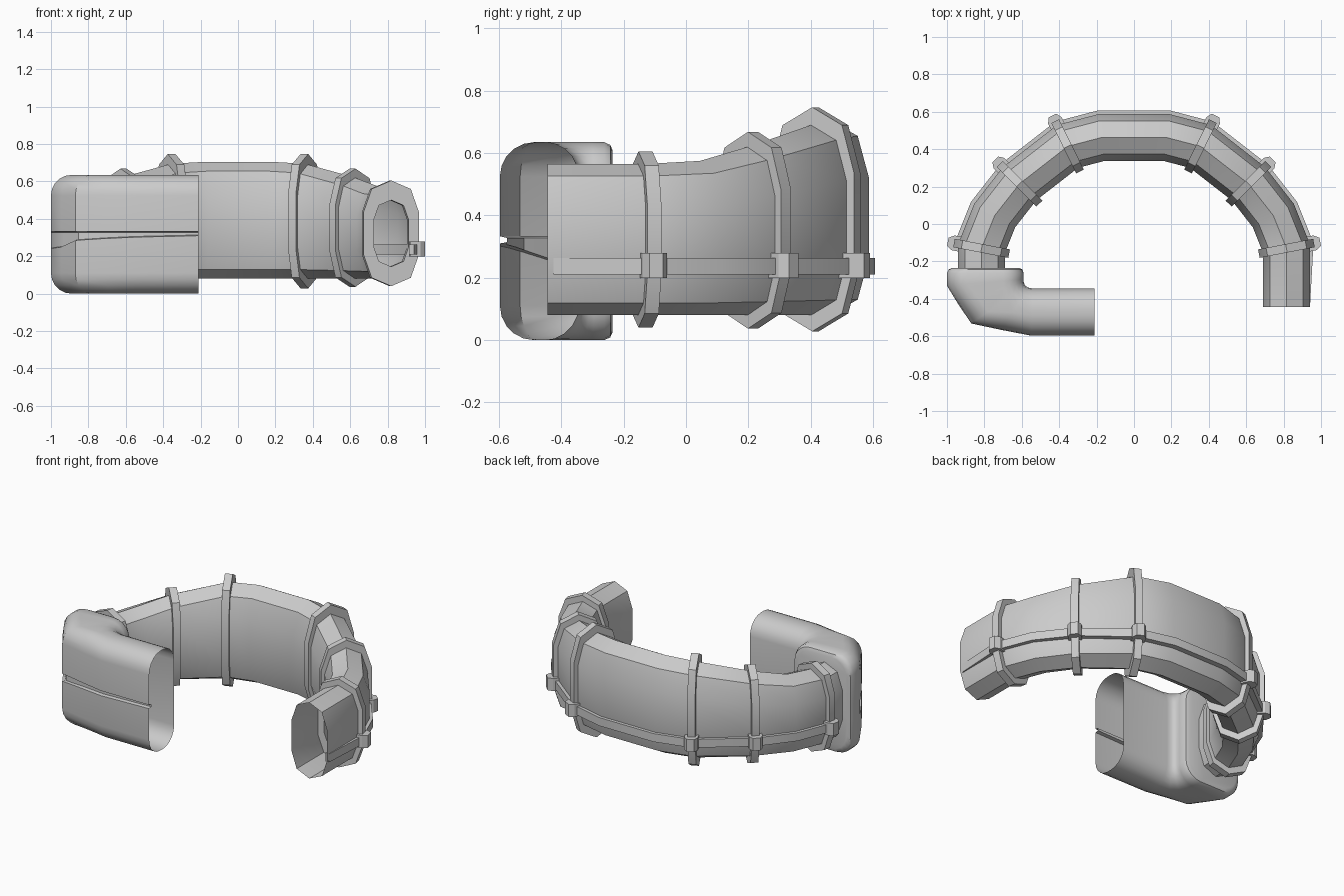
import bpy, bmesh, math
from mathutils import Vector

if "Cube" in bpy.data.objects:
    bpy.data.objects.remove(bpy.data.objects["Cube"])


def loft(name, loops, cyclic=False, cap_start=False, cap_end=False, angle=35):
    """Skin a list of closed point loops into one mesh object."""
    bm = bmesh.new()
    vs = [[bm.verts.new(p) for p in lp] for lp in loops]
    n = len(vs[0])
    pairs = list(zip(vs, vs[1:])) + ([(vs[-1], vs[0])] if cyclic else [])
    for a, b in pairs:
        for i in range(n):
            j = (i + 1) % n
            bm.faces.new((a[i], a[j], b[j], b[i]))
    if cap_start:
        bm.faces.new(vs[0])
    if cap_end:
        bm.faces.new(vs[-1])
    bmesh.ops.recalc_face_normals(bm, faces=bm.faces)
    me = bpy.data.meshes.new(name)
    bm.to_mesh(me)
    bm.free()
    ob = bpy.data.objects.new(name, me)
    bpy.context.collection.objects.link(ob)
    bpy.ops.object.select_all(action='DESELECT')
    ob.select_set(True)
    bpy.context.view_layer.objects.active = ob
    bpy.ops.object.shade_smooth_by_angle(angle=math.radians(angle))
    return ob


# Ten-sided oval profile shared by hose and collars
half = [(0, 1), (.71, .84), (1, .41), (1, -.41), (.71, -.84), (0, -1)]
OVAL = half + [(-x, z) for x, z in half[-2:0:-1]]
HW, BOTTOM = .125, .08

# Hose path: x, y, top height (right half, then mirrored)
right = [(.815, -.13, .565), (.745, .045, .575), (.612, .215, .625),
         (.355, .415, .695), (.175, .462, .705)]
path = [(.815, -.445, .565)] + right
path += [(-x, y, t) for x, y, t in reversed(right)] + [(-.815, -.25, .565)]


def frame(i):
    """Centre, outward normal, tangent and miter scale at a path station."""
    p = [Vector((q[0], q[1], 0)) for q in path]
    d1 = (p[i] - p[max(i - 1, 0)]).normalized() if i else (p[1] - p[0]).normalized()
    d2 = (p[i + 1] - p[i]).normalized() if i < len(p) - 1 else d1
    t = (d1 + d2).normalized()
    return p[i], Vector((t.y, -t.x, 0)), t, 1 / t.dot(d1)


def oval_loop(i, hw, grow=0.0, shift=0.0, scale=1.0):
    c, n, t, m = frame(i)
    top = path[i][2]
    zc, zh = (top + BOTTOM) / 2, ((top - BOTTOM) / 2 + grow) * scale
    return [c + n * (x * hw * scale) + t * shift + Vector((0, 0, zc + z * zh))
            for x, z in OVAL]


# Open hose
loft("hose", [oval_loop(i, HW * frame(i)[3]) for i in range(len(path))])

# Collars and clips at six stations
for k, i in enumerate([1, 3, 4, 7, 8, 10]):
    g = .04 if i in (1, 10) else .043
    if i in (4, 7):
        g = .052
    loops = [oval_loop(i, .15, g, s, f)
             for s, f in ((-.023, 1), (.023, 1), (.023, .63), (-.023, .63))]
    loft(f"collar_{k + 1}", loops, cyclic=True, angle=20)
    c, n, t, m = frame(i)
    clip = []
    for d, w in ((.10, .04), (.155, .04), (.184, .022)):
        clip.append([c + n * d + t * (a * w) + Vector((0, 0, z))
                     for a, z in ((-1, .2), (1, .2), (1, .28), (-1, .28))])
    loft(f"clip_{k + 1}", clip, cap_start=True, cap_end=True, angle=10)

# Flat strap running along the outside of the hose
strap = []
for i in range(len(path) - 1):
    c, n, t, m = frame(i)
    out = HW * m + (.002 if i == 0 else .02)
    if i == 0:
        c = c + t * .02
    strap.append([c + n * d + Vector((0, 0, z)) for d, z in
                  ((HW - .025, .21), (out, .21), (out, .263), (HW - .025, .263))])
loft("strap", strap, cap_start=True, cap_end=True, angle=20)

# Elbow nozzle: inner point, outer point, z inset, groove depth, groove lower edge
sections = [((-.21, -.345), (-.21, -.597), 0, .022, .310),
            ((-.54, -.345), (-.55, -.597), 0, .022, .302),
            ((-.567, -.340), (-.71, -.566), 0, .022, .295),
            ((-.583, -.328), (-.87, -.532), 0, .022, .285),
            ((-.590, -.310), (-.945, -.42), 0, .015, .250),
            ((-.590, -.295), (-1.0, -.33), 0, 0, .240),
            ((-.590, -.262), (-1.0, -.262), 0, 0, .240),
            ((-.597, -.243), (-.991, -.243), .009, 0, .240),
            ((-.615, -.235), (-.972, -.235), .027, 0, .240)]


def nozzle_loop(inner, outer, inset, depth, low):
    a, b = Vector((*inner, 0)), Vector((*outer, 0))
    w = (b - a).length
    u = (b - a) / w
    r = .11
    z0, z1 = inset, .635 - inset
    pts = []
    corners = [(w - r, z1 - r, 0), (r, z1 - r, 90), (r, z0 + r, 180), (w - r, z0 + r, 270)]
    for cx, cz, start in corners:
        for s in range(6):
            q = math.radians(start + 18 * s)
            pts.append((cx + r * math.cos(q), cz + r * math.sin(q)))
    pts += [(w, low), (w - depth, low + .004), (w - depth, .328), (w, .333)]
    return [a + u * x + Vector((0, 0, z)) for x, z in pts]


loft("elbow_nozzle", [nozzle_loop(*s) for s in sections], cap_end=True, angle=40)
